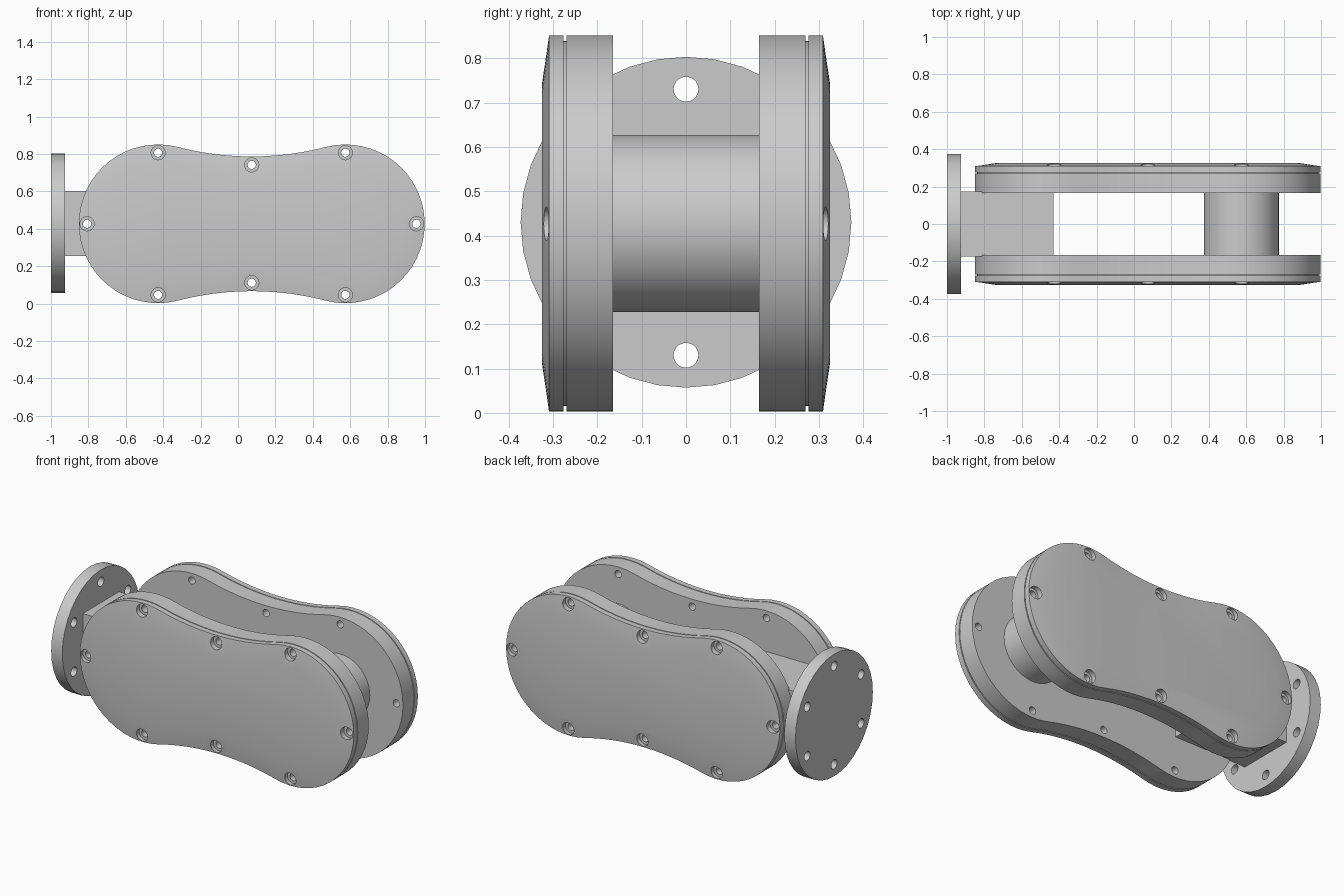
import bpy, bmesh
from math import sin, cos, pi, atan2, hypot, radians

if "Cube" in bpy.data.objects:
    bpy.data.objects.remove(bpy.data.objects["Cube"], do_unlink=True)

grey = bpy.data.materials.new("plain grey metal")
grey.use_nodes = True
grey.diffuse_color = (0.6, 0.6, 0.6, 1)
grey.node_tree.nodes["Principled BSDF"].inputs["Base Color"].default_value = grey.diffuse_color

MID_Z = 0.427          # height of the centre line
LEFT_X, RIGHT_X = -0.427, 0.574
LOBE_R, WAIST = 0.424, 0.36
HOLE_RING = 0.38


def add_rings(bm, rings):
    """Join a run of equal-length point rings into a closed solid."""
    loops = [[bm.verts.new(p) for p in ring] for ring in rings]
    n = len(loops[0])
    for a, b in zip(loops, loops[1:]):
        for i in range(n):
            j = (i + 1) % n
            bm.faces.new((a[i], a[j], b[j], b[i]))
    bm.faces.new(loops[0])
    bm.faces.new(loops[-1])


def make(name, solids):
    bm = bmesh.new()
    for rings in solids:
        add_rings(bm, rings)
    bmesh.ops.recalc_face_normals(bm, faces=bm.faces)
    mesh = bpy.data.meshes.new(name)
    bm.to_mesh(mesh)
    bm.free()
    mesh.materials.append(grey)
    obj = bpy.data.objects.new(name, mesh)
    bpy.context.collection.objects.link(obj)
    return obj


def circle_y(x, z, r, y, n):
    return [(x + r * cos(2 * pi * i / n), y, z + r * sin(2 * pi * i / n)) for i in range(n)]


def circle_x(y, z, r, x, n):
    return [(x, y + r * sin(2 * pi * i / n), z + r * cos(2 * pi * i / n)) for i in range(n)]


def waisted_outline(y, inset):
    """Two round lobes joined by tangent hollow arcs, pulled in by inset."""
    half, mid = (RIGHT_X - LEFT_X) / 2, (RIGHT_X + LEFT_X) / 2
    big = (half ** 2 + WAIST ** 2 - LOBE_R ** 2) / (2 * (LOBE_R - WAIST))
    far = WAIST + big
    tangent = atan2(far, half)
    sweep = pi / 2 - tangent
    r, arc = LOBE_R - inset, big + inset
    pts = []
    for side in (1, -1):
        for i in range(33):
            a = -(pi - tangent) + 2 * (pi - tangent) * i / 32
            pts.append((side * (half + r * cos(a)), side * r * sin(a)))
        for i in range(1, 12):
            a = sweep - 2 * sweep * i / 12
            pts.append((side * arc * sin(a), side * (far - arc * cos(a))))
    return [(mid + x, y, MID_Z + z) for x, z in pts]


def drill(obj, cutter):
    cutter.hide_render = True
    mod = obj.modifiers.new("holes", "BOOLEAN")
    mod.operation, mod.solver, mod.object = "DIFFERENCE", "EXACT", cutter
    bpy.context.view_layer.update()
    deps = bpy.context.evaluated_depsgraph_get()
    mesh = bpy.data.meshes.new_from_object(obj.evaluated_get(deps))
    obj.modifiers.clear()
    obj.data = mesh
    bpy.data.objects.remove(cutter, do_unlink=True)


def finish(obj):
    bpy.ops.object.select_all(action="DESELECT")
    obj.select_set(True)
    bpy.context.view_layer.objects.active = obj
    bpy.ops.object.shade_smooth_by_angle(angle=radians(30))


# Screw positions around the plates
mid_x = (LEFT_X + RIGHT_X) / 2
screws = [(LEFT_X - HOLE_RING, MID_Z), (RIGHT_X + HOLE_RING, MID_Z)]
for s in (1, -1):
    screws += [(x, MID_Z + s * HOLE_RING) for x in (LEFT_X, RIGHT_X)]
    screws.append((mid_x, MID_Z + s * 0.315))


def screw_cutter(side):
    # Stepped hole: narrow through bore, wide recess for the screw head
    steps = [(0.1, 0.022), (0.288, 0.022), (0.288, 0.038), (0.4, 0.038)]
    return make("screw_cutter", [[circle_y(x, z, r, side * y, 20) for y, r in steps]
                                 for x, z in screws])


# Side plates and their domed covers
for side, label in ((-1, "front"), (1, "back")):
    parts = {
        "side_plate": [(0.165, 0), (0.27, 0)],
        "cover": [(0.27, 0.012), (0.276, 0.012), (0.276, 0), (0.309, 0), (0.325, 0.11)],
    }
    for name, steps in parts.items():
        part = make(label + "_" + name, [[waisted_outline(side * y, d) for y, d in steps]])
        drill(part, screw_cutter(side))
        finish(part)

# Roller between the plates
finish(make("roller", [[circle_y(RIGHT_X, MID_Z, 0.2, y, 64) for y in (-0.165, 0.165)]]))


# Neck block joining flange and plates
def block_ring(x):
    return [(x, y, MID_Z + z) for y, z in
            ((-0.175, -0.172), (0.175, -0.172), (0.175, 0.175), (-0.175, 0.175))]


neck = make("neck_block", [[block_ring(-0.925), block_ring(-0.43)]])
drill(neck, make("neck_cutter", [[circle_y(*screws[0], 0.022, y, 20) for y in (-0.3, 0.3)]]))
finish(neck)

# Mounting flange with six bolt holes
flange = make("mounting_flange", [[circle_x(0, 0.43, 0.373, x, 36) for x in (-1, -0.925)]])
bolts = []
for k in range(6):
    a = k * pi / 3
    bolts.append([circle_x(0.3 * sin(a), 0.43 + 0.3 * cos(a), 0.028, x, 20) for x in (-1.1, -0.8)])
drill(flange, make("bolt_cutter", bolts))
finish(flange)
